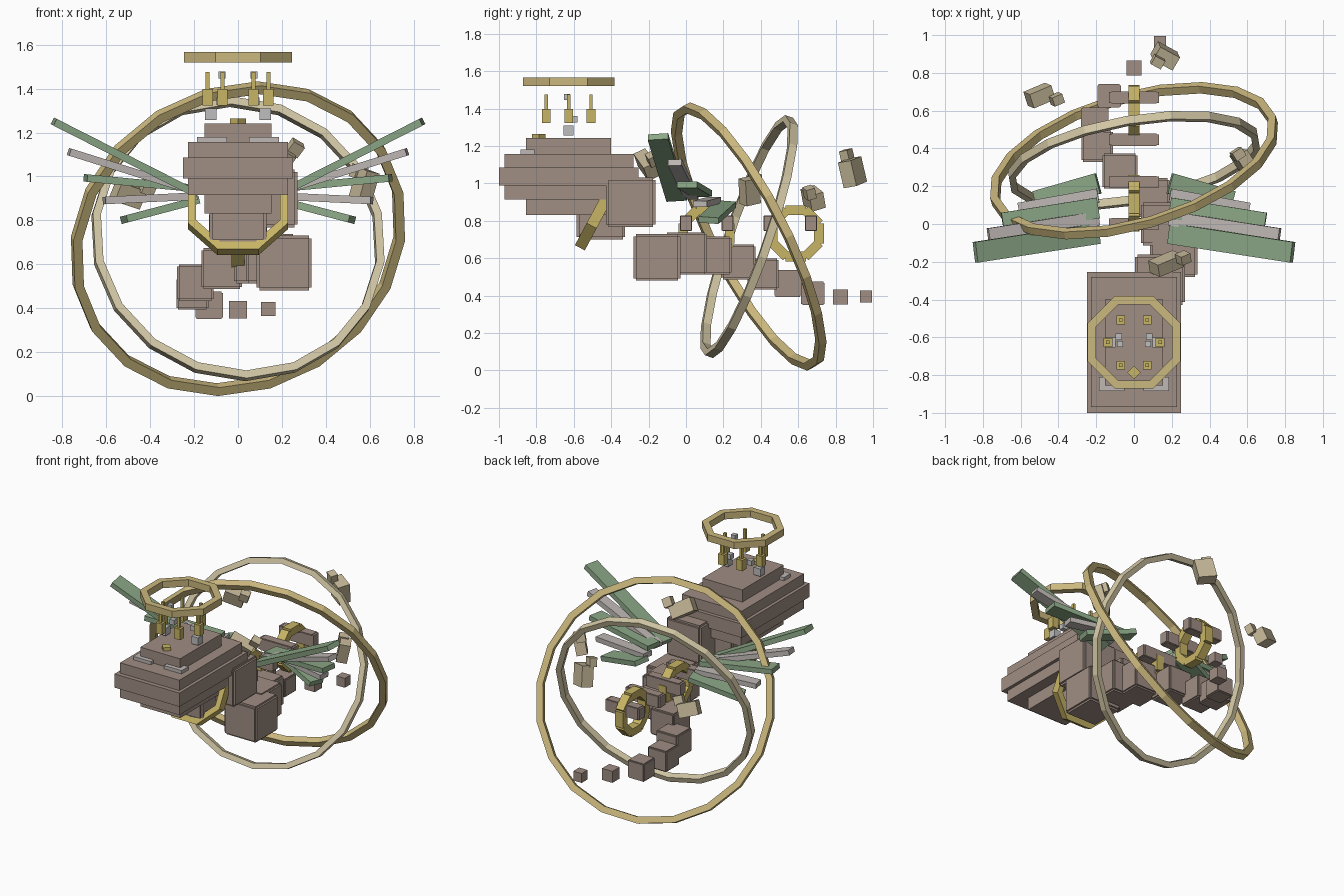
import bpy, bmesh, math
from mathutils import Vector, Matrix, Euler

cube = bpy.data.objects.get("Cube")
if cube:
    bpy.data.objects.remove(cube, do_unlink=True)


def material(name, rgb):
    m = bpy.data.materials.new(name)
    m.use_nodes = True
    m.diffuse_color = (*rgb, 1)
    m.node_tree.nodes["Principled BSDF"].inputs["Base Color"].default_value = (*rgb, 1)
    return m


BROWN = material("dusty_brown", (.35, .27, .23))
GOLD = material("gold", (.58, .46, .13))
TAN = material("pale_gold", (.6, .48, .21))
PALE = material("ivory", (.66, .58, .38))
STONE = material("sandstone", (.55, .47, .31))
GREEN = material("sage_green", (.26, .39, .24))
GREY = material("warm_grey", (.52, .48, .46))
SILVER = material("silver", (.52, .52, .53))


def finish(bm, name, mat):
    bmesh.ops.recalc_face_normals(bm, faces=bm.faces)
    me = bpy.data.meshes.new(name)
    bm.to_mesh(me)
    bm.free()
    me.materials.append(mat)
    ob = bpy.data.objects.new(name, me)
    bpy.context.scene.collection.objects.link(ob)
    return ob


def boxes(name, mat, items):
    """items: (centre, size, optional rotation matrix)"""
    bm = bmesh.new()
    for centre, size, *rot in items:
        r = rot[0] if rot else Matrix.Identity(4)
        bmesh.ops.create_cube(bm, size=1, matrix=Matrix.Translation(centre) @ r @ Matrix.Diagonal((*size, 1)))
    return finish(bm, name, mat)


def span(x0, x1, y0, y1, z0, z1):
    return (((x0 + x1) / 2, (y0 + y1) / 2, (z0 + z1) / 2), (x1 - x0, y1 - y0, z1 - z0))


def notched(name, mat, centre, size):
    """Block with stepped edges made of three crossing boxes"""
    sx, sy, sz = size
    k = .9
    boxes(name, mat, [(centre, (sx, sy * k, sz * k)), (centre, (sx * k, sy, sz * k)),
                      (centre, (sx * k, sy * k, sz))])


def ring(name, mat, centre, normal, up, radius, n, radial, axial, phase=0):
    """Faceted band of square section; radius is the outer corner radius"""
    w = Vector(normal).normalized()
    u = Vector(up)
    u = (u - w * u.dot(w)).normalized()
    v = w.cross(u)
    bm = bmesh.new()
    loops = []
    for i in range(n):
        a = math.tau * (i + phase) / n
        d = u * math.cos(a) + v * math.sin(a)
        loops.append([bm.verts.new(Vector(centre) + d * r + w * h) for r, h in
                      ((radius, axial / 2), (radius, -axial / 2),
                       (radius - radial, -axial / 2), (radius - radial, axial / 2))])
    for i, a in enumerate(loops):
        b = loops[(i + 1) % n]
        for j in range(4):
            k = (j + 1) % 4
            bm.faces.new((a[j], b[j], b[k], a[k]))
    return finish(bm, name, mat)


# Layered head
boxes("head", BROWN, [
    span(-.153, .153, -.855, -.40, .83, 1.242),
    span(-.228, .228, -.97, -.28, .915, 1.157),
    span(-.25, .25, -1, -.255, .99, 1.085)])
boxes("eyes", GREY, [span(s * .118 - .068, s * .118 + .068, -.885, -.81, 1.15, 1.18) for s in (-1, 1)])
boxes("brow_gem", GOLD, [((0, -.787, 1.25), (.05, .05, .03), Matrix.Rotation(math.pi / 4, 4, 'Z'))])

# Winding body, from throat to tail
body = [(0, -.455, .83, .26), (.138, -.295, .9, .265), (.21, -.155, .605, .25),
        (.15, 0, .625, .225), (.085, .14, .615, .205), (-.075, .28, .58, .185),
        (-.195, .412, .515, .165), (-.208, .545, .465, .145), (-.132, .678, .412, .125)]
for i, (x, y, z, s) in enumerate(body):
    notched(f"body_segment_{i + 1}", BROWN, (x, y, z), (s, s, s))
for i, (x, y, z, s) in enumerate([(0, .826, .393, .08), (.138, .963, .396, .065)]):
    boxes(f"tail_block_{i + 1}", BROWN, [((x, y, z), (s, s, s))])

# Tilted collar round the throat
OCT = 1 / math.cos(math.pi / 8)
ring("collar", GOLD, (0, -.46, .857), (0, -.88, .47), (0, .47, .88), .228 * OCT, 8, .04, .06, .5)

# Halo with floating candles and crystals
ring("halo", TAN, (0, -.627, 1.543), (0, 0, 1), (0, 1, 0), .245 * OCT, 8, .048, .047, .5)
posts = [(s * x, y) for s in (-1, 1) for x, y in ((.07, -.508), (.138, -.627), (.07, -.747))]
boxes("candles", GOLD, [((x, y, 1.36), (.046, .046, .075)) for x, y in posts]
      + [((x, y, 1.435), (.018, .018, .08)) for x, y in posts])
boxes("crystals", SILVER, [((s * x, y, z), (d, d, d)) for s in (-1, 1) for x, y, z, d in
      ((.125, -.628, 1.283, .052), (.08, -.597, 1.342, .035), (.073, -.636, 1.463, .032))])

# Two great tilted rings
ring("outer_ring", TAN, (0, .335, .716), (-.25, .862, .438), (0, 0, 1), .787, 20, .043, .045)
ring("inner_ring", PALE, (0, .337, .716), (-.158, .934, -.32), (0, 0, 1), .678, 18, .037, .045)

# Small spine wheels and crossbars
for i, y in enumerate((.11, .587)):
    parts = []
    for k in range(8):
        a = math.tau * k / 8
        parts.append(((0, y + .124 * math.sin(a), .733 + .124 * math.cos(a)), (.06, .108, .052),
                      Matrix.Rotation(-a, 4, 'X')))
    boxes(f"spine_wheel_{i + 1}", GOLD, parts)
for i in range(4):
    notched(f"crossbar_{i + 1}", BROWN, (0, .223 * i, .787), (.265, .064, .085))

# Fanned wing feathers
feathers = [((.19, -.05, .92), (.84, -.15, 1.25), .11, GREEN),
            ((.19, .03, .93), (.77, -.06, 1.112), .075, GREY),
            ((.19, .085, .945), (.695, .005, .993), .11, GREEN),
            ((.19, .15, .91), (.61, .075, .89), .075, GREY),
            ((.19, .215, .89), (.52, .12, .803), .11, GREEN)]
for side, s in (("left", 1), ("right", -1)):
    for i, (root, tip, width, mat) in enumerate(feathers):
        a, b = (Vector((p[0] * s, p[1], p[2])) for p in (root, tip))
        d = (b - a).normalized()
        across = Vector((0, 1, 0))
        across = (across - d * across.dot(d)).normalized()
        rot = Matrix((d, across, d.cross(across))).transposed().to_4x4()
        boxes(f"{side}_feather_{i + 1}", mat, [((a + b) / 2, ((b - a).length, width, .034), rot)])

# Floating stones, each with a smaller chip
stones = [((.17, -.21, 1.1), (.16, .07, .09), (.5, .5, .4), (.26, -.18, 1.13)),
          ((-.5, .68, .92), (.13, .08, .09), (.3, .3, .4), (-.41, .66, .95)),
          ((.165, .89, 1.06), (.12, .08, .14), (.15, .2, -.5), (.125, .86, 1.15)),
          ((.575, .34, .96), (.07, .09, .14), (.2, .2, .6), (.55, .37, 1.02))]
for i, (c, size, angles, chip) in enumerate(stones):
    r = Euler(angles).to_matrix().to_4x4()
    boxes(f"floating_stone_{i + 1}", STONE, [(c, size, r), (chip, (.06, .05, .06), r)])
